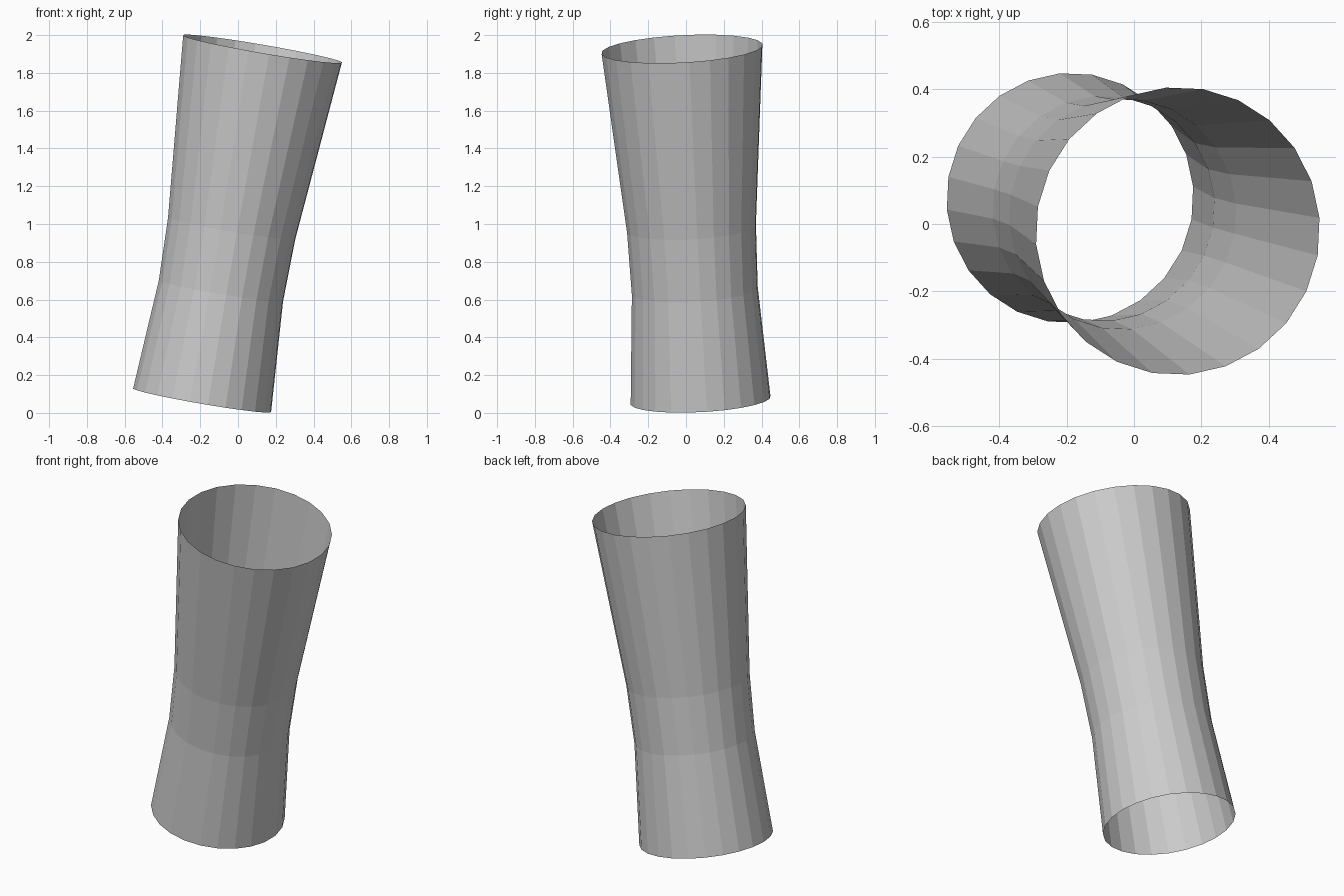
import bpy, bmesh
from math import sin, cos, pi, radians
from mathutils import Vector

if "Cube" in bpy.data.objects:
    bpy.data.objects.remove(bpy.data.objects["Cube"])

SIDES = 24
PHASE = radians(5)
base = Vector((-0.19, 0.077, 0.067))
tip = Vector((0.13, -0.021, 1.927))
axis = tip - base
tilt = Vector((0, 0, 1)).rotation_difference(axis)

# Waisted profile: (fraction along the axis, radius)
profile = [(0, 0.372), (0.311, 0.335), (0.489, 0.343), (1, 0.428)]

# Open, thin-walled tube lofted through the tilted rings
bm = bmesh.new()
rings = []
for t, r in profile:
    ring = []
    for i in range(SIDES):
        a = PHASE + 2 * pi * i / SIDES
        ring.append(bm.verts.new(base + axis * t + tilt @ Vector((r * cos(a), r * sin(a), 0))))
    rings.append(ring)
for lower, upper in zip(rings, rings[1:]):
    for i in range(SIDES):
        j = (i + 1) % SIDES
        bm.faces.new((lower[i], lower[j], upper[j], upper[i]))

mesh = bpy.data.meshes.new("waisted_tube")
bm.to_mesh(mesh)
bm.free()
tube = bpy.data.objects.new("waisted_tube", mesh)
bpy.context.collection.objects.link(tube)
